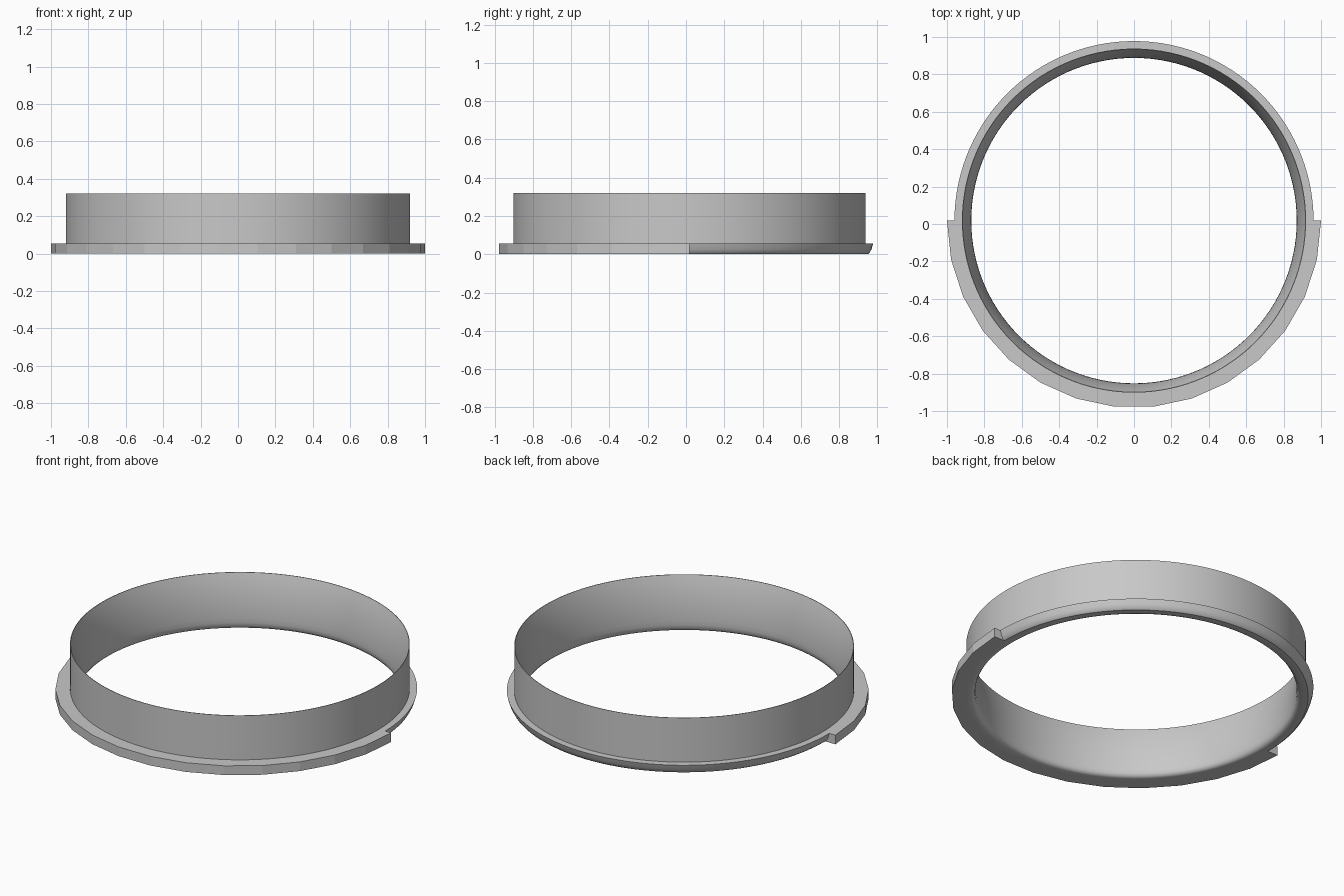
import bpy, bmesh, math

cube = bpy.data.objects.get("Cube")
if cube:
    bpy.data.objects.remove(cube, do_unlink=True)

CENTRE_Y = 0.018
HEIGHT = 0.32
FLANGE_TOP = 0.055

grey = bpy.data.materials.new("plain grey")
grey.use_nodes = True
colour = (0.58, 0.58, 0.58, 1)
grey.diffuse_color = colour
grey.node_tree.nodes["Principled BSDF"].inputs["Base Color"].default_value = colour


def sweep(name, profile, start, end, steps):
    """Turn a closed (radius, z) profile about the ring axis, capping open ends."""
    closed = end - start >= 360
    bm = bmesh.new()
    rows = []
    for i in range(steps if closed else steps + 1):
        a = math.radians(start + (end - start) * i / steps)
        rows.append([bm.verts.new((r * math.cos(a), r * math.sin(a) + CENTRE_Y, z))
                     for r, z in profile])
    n = len(profile)
    for i in range(steps):
        a, b = rows[i], rows[(i + 1) % len(rows)]
        for j in range(n):
            k = (j + 1) % n
            bm.faces.new((a[j], b[j], b[k], a[k]))
    if not closed:
        bm.faces.new(rows[0])
        bm.faces.new(rows[-1])
    bmesh.ops.recalc_face_normals(bm, faces=bm.faces)
    mesh = bpy.data.meshes.new(name)
    bm.to_mesh(mesh)
    bm.free()
    mesh.materials.append(grey)
    obj = bpy.data.objects.new(name, mesh)
    bpy.context.collection.objects.link(obj)
    return obj


# Collar: straight outer wall, thin rim, flared inside and narrow rounded lip
throat_z, throat_r, rim_r = 0.04, 0.87, 0.917
rise = HEIGHT - throat_z
flare = rim_r - throat_r
arc = (rise ** 2 + flare ** 2) / (2 * flare)
bell = []
for i in range(11):
    h = rise * (1 - i / 10)
    bell.append((throat_r + arc - math.sqrt(arc ** 2 - h ** 2), throat_z + h))
lip = [(0.873, 0.018), (0.882, 0.005), (0.895, 0), (0.932, 0),
       (0.942, 0.008), (0.951, 0.025), (0.96, FLANGE_TOP)]
wall = [(0.92, FLANGE_TOP), (0.92, HEIGHT)]
collar = sweep("collar", bell + lip + wall, 0, 360, 120)

# Front flange: wider half ring with coarse straight sides
sweep("front_flange", [(0.91, 0), (1, 0), (1, FLANGE_TOP), (0.91, FLANGE_TOP)],
      180, 360, 15)

# Smooth the collar, keeping its corners crisp
bpy.ops.object.select_all(action="DESELECT")
collar.select_set(True)
bpy.context.view_layer.objects.active = collar
bpy.ops.object.shade_smooth_by_angle(angle=math.radians(35))
